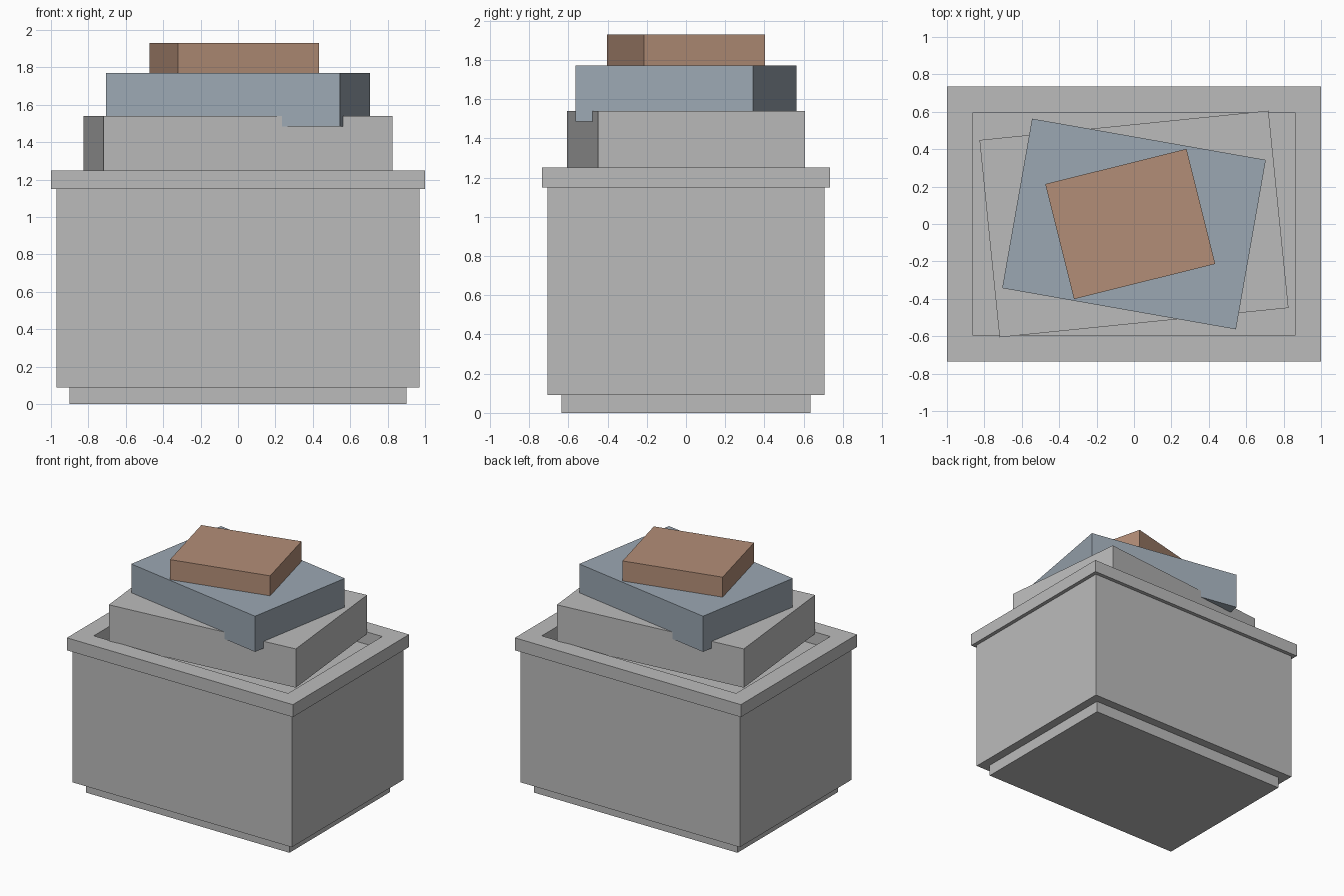
import bpy, bmesh
from math import radians
from mathutils import Matrix

cube = bpy.data.objects.get("Cube")
if cube:
    bpy.data.objects.remove(cube, do_unlink=True)


def material(name, rgb):
    mat = bpy.data.materials.new(name)
    mat.use_nodes = True
    mat.diffuse_color = (*rgb, 1)
    mat.node_tree.nodes["Principled BSDF"].inputs["Base Color"].default_value = (*rgb, 1)
    return mat


grey = material("light grey", (0.5, 0.5, 0.5))
blue = material("dusty blue", (0.33, 0.39, 0.45))
tan = material("terracotta tan", (0.45, 0.27, 0.185))


def add_object(name, bm, mat):
    bmesh.ops.recalc_face_normals(bm, faces=bm.faces)
    mesh = bpy.data.meshes.new(name)
    bm.to_mesh(mesh)
    bm.free()
    mesh.materials.append(mat)
    obj = bpy.data.objects.new(name, mesh)
    bpy.context.collection.objects.link(obj)
    return obj


def box(name, width, depth, bottom, top, mat, turn=0, x=0):
    bm = bmesh.new()
    bmesh.ops.create_cube(bm, size=1)
    bmesh.ops.scale(bm, vec=(width, depth, top - bottom), verts=bm.verts)
    obj = add_object(name, bm, mat)
    obj.matrix_world = (Matrix.Translation((x, 0, (bottom + top) / 2))
                        @ Matrix.Rotation(radians(turn), 4, "Z"))
    return obj


def frame(name, outer, inner, bottom, top, mat):
    # A rectangular cross-section swept around four mitred corners
    bm = bmesh.new()
    section = [(outer, bottom), (outer, top), (inner, top), (inner, bottom)]
    rings = [[bm.verts.new((sx * size[0], sy * size[1], z)) for size, z in section]
             for sx, sy in ((-1, -1), (1, -1), (1, 1), (-1, 1))]
    for i in range(4):
        a, b = rings[i], rings[(i + 1) % 4]
        for j in range(4):
            k = (j + 1) % 4
            bm.faces.new((a[j], b[j], b[k], a[k]))
    return add_object(name, bm, mat)


# Container: recessed plinth, body and raised rim
box("plinth", 1.80, 1.27, 0, 0.09, grey)
box("container_body", 1.94, 1.41, 0.09, 1.15, grey)
frame("rim", (1.0, 0.735), (0.86, 0.595), 1.15, 1.25, grey)

# Stack of twisted slabs
box("lower_slab", 1.553, 1.06, 1.23, 1.54, grey, turn=5.8)
box("middle_slab", 1.269, 0.92, 1.485, 1.77, blue, turn=-10)
box("top_slab", 0.778, 0.634, 1.72, 1.93, tan, turn=14, x=-0.02)
